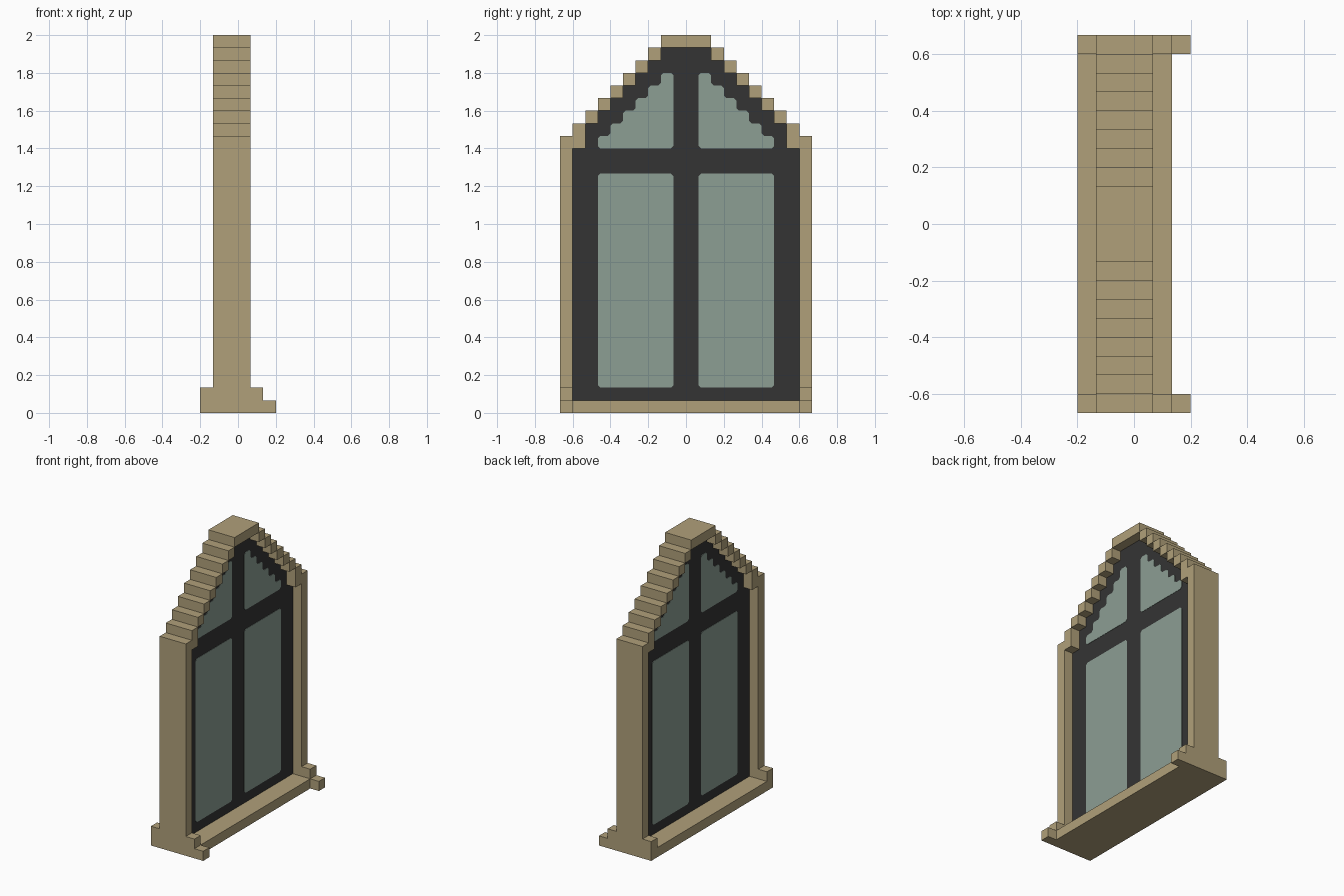
import bpy, bmesh
from mathutils import Vector

if "Cube" in bpy.data.objects:
    bpy.data.objects.remove(bpy.data.objects["Cube"])

U = 1 / 15  # one block of the grid; all sizes below are in blocks


def material(name, rgb):
    m = bpy.data.materials.new(name)
    m.diffuse_color = (*rgb, 1)
    m.use_nodes = True
    m.node_tree.nodes["Principled BSDF"].inputs["Base Color"].default_value = m.diffuse_color
    return m


STONE = material("sandstone", (0.434, 0.352, 0.195))
DARK = material("dark_frame", (0.034, 0.034, 0.034))
GLASS = material("grey_green_glass", (0.262, 0.342, 0.296))


def prism(name, outline, axis, lo, hi, mat):
    """Extrude an outline, (y, z) along x or (x, z) along y, from lo to hi."""
    def place(p, d):
        return Vector((d, p[0], p[1]) if axis == "x" else (p[0], d, p[1])) * U
    bm = bmesh.new()
    a = [bm.verts.new(place(p, lo)) for p in outline]
    b = [bm.verts.new(place(p, hi)) for p in outline]
    bm.faces.new(a)
    bm.faces.new(b)
    for i in range(len(a)):
        j = (i + 1) % len(a)
        bm.faces.new((a[i], a[j], b[j], b[i]))
    bmesh.ops.recalc_face_normals(bm, faces=bm.faces)
    mesh = bpy.data.meshes.new(name)
    bm.to_mesh(mesh)
    bm.free()
    mesh.materials.append(mat)
    ob = bpy.data.objects.new(name, mesh)
    bpy.context.collection.objects.link(ob)


def rect(a0, a1, z0, z1):
    return [(a0, z0), (a1, z0), (a1, z1), (a0, z1)]


def mirror(outline, s):
    return [(s * y, z) for y, z in outline]


def clip_corners(outline, c=0.2):
    """Cut every corner of an outline by a small amount."""
    out = []
    for i, p in enumerate(outline):
        p = Vector(p)
        for q in (outline[i - 1], outline[(i + 1) % len(outline)]):
            out.append(tuple(p + (Vector(q) - p).normalized() * c))
    return out


# sill between the two feet
prism("sill", rect(-3, 2, 0, 1), "y", -9, 9, STONE)

# jambs with stepped feet
jamb = [(-3, 0), (3, 0), (3, 1), (2, 1), (2, 2), (1, 2),
        (1, 22), (-2, 22), (-2, 2), (-3, 2)]
for s, side in ((-1, "left"), (1, "right")):
    prism(f"{side}_jamb", jamb, "y", *sorted((9 * s, 10 * s)), STONE)

    # stepped arch stones
    prism(f"{side}_arch_stone_0", mirror(rect(8, 9, 21, 23), s), "x", -2, 1, STONE)
    for k in range(1, 7):
        stone = rect(8 - k, 9 - k, 22 + k, 23 + k)
        prism(f"{side}_arch_stone_{k}", mirror(stone, s), "x", -2, 1, STONE)

# capstone
prism("capstone", rect(-2, 2, 29, 30), "x", -2, 1, STONE)

# dark window frame, stepped to follow the arch
half = [(9, 1), (9, 21), (8, 21)]
for k in range(6):
    half += [(8 - k, 23 + k), (7 - k, 23 + k)]
half.append((2, 29))
prism("window_frame", half + mirror(half[::-1], -1), "x", -1, 0, DARK)

# glass panes as thin plates on both faces of the frame
lower = clip_corners(rect(1, 7, 2, 19))
upper = [(1, 21), (7, 21)]
for k in range(6):
    upper += [(7 - k, 22 + k), (6 - k, 22 + k)]
upper = clip_corners(upper)
for s, side in ((-1, "left"), (1, "right")):
    for x, face in ((-1, "back"), (0, "front")):
        for pane, outline in (("lower", lower), ("upper", upper)):
            prism(f"{side}_{pane}_glass_{face}", mirror(outline, s),
                  "x", x - 0.03, x + 0.03, GLASS)
